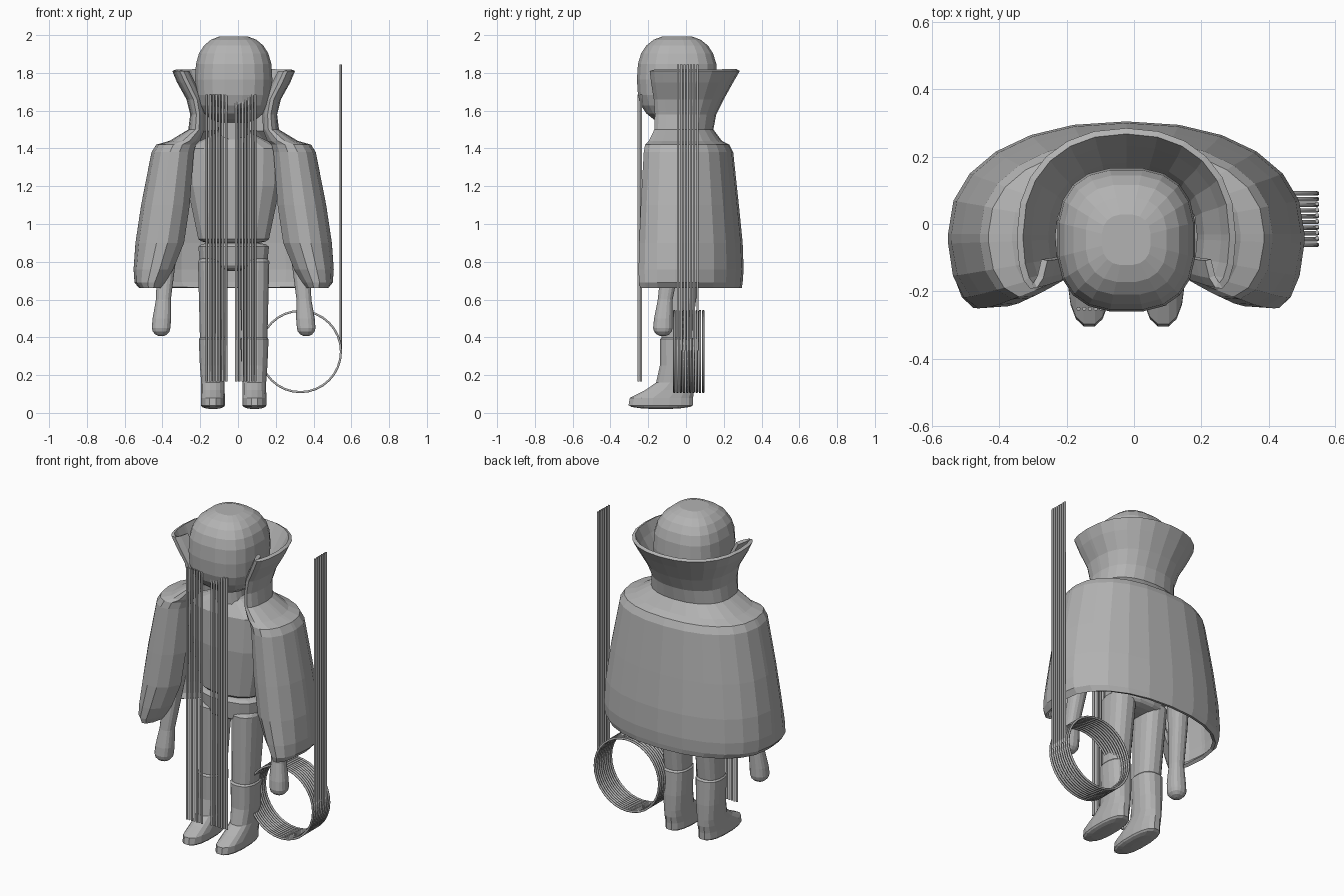
import bpy
from math import sin, cos, pi, radians

if "Cube" in bpy.data.objects:
    bpy.data.objects.remove(bpy.data.objects["Cube"], do_unlink=True)

GREY = (0.45, 0.45, 0.45, 1)
grey = bpy.data.materials.new("plain grey")
grey.use_nodes = True
grey.diffuse_color = GREY
grey.node_tree.nodes["Principled BSDF"].inputs["Base Color"].default_value = GREY

CENTRE = -0.023  # symmetry plane of the body


def signed_power(value, exponent):
    return abs(value) ** exponent * (1 if value >= 0 else -1)


def link(name, data):
    data.materials.append(grey)
    part = bpy.data.objects.new(name, data)
    bpy.context.collection.objects.link(part)
    return part


def skin(name, rings, closed=True):
    """Join rings of equal length, listed bottom to top, into a surface."""
    size = len(rings[0])
    verts = [point for ring in rings for point in ring]
    faces = []
    for low in range(0, len(verts) - size, size):
        for j in range(size if closed else size - 1):
            k = (j + 1) % size
            faces.append((low + j, low + k, low + size + k, low + size + j))
    if closed:
        faces.append(tuple(reversed(range(size))))
        faces.append(tuple(range(len(verts) - size, len(verts))))
    mesh = bpy.data.meshes.new(name)
    mesh.from_pydata(verts, [], faces)
    return link(name, mesh)


def oval(x, z, width, front, back, scale=1, power=2.4, sides=16):
    """Squarish horizontal ring."""
    middle, depth = (front + back) / 2, (back - front) / 2
    angles = [2 * pi * (k + 0.5) / sides for k in range(sides)]
    return [(x + scale * width * signed_power(cos(a), 2 / power),
             middle + scale * depth * signed_power(sin(a), 2 / power), z)
            for a in angles]


def loft(name, x, sections, cap=0.03, lean=0):
    """Sections are (z, half width, front, back); both ends get a dome."""
    dome = [radians(angle) for angle in (75, 50, 25)]
    first, last = sections[0], sections[-1]
    rings = [oval(x + lean * first[0], first[0] - cap * sin(a), *first[1:], cos(a))
             for a in dome]
    rings += [oval(x + lean * s[0], *s) for s in sections]
    rings += [oval(x + lean * last[0], last[0] + cap * sin(a), *last[1:], cos(a))
              for a in reversed(dome)]
    return skin(name, rings)


def tube(name, points, cyclic=False):
    curve = bpy.data.curves.new(name, "CURVE")
    curve.dimensions = "3D"
    curve.bevel_depth = CORD
    curve.bevel_resolution = 1
    curve.use_fill_caps = True
    spline = curve.splines.new("POLY")
    spline.points.add(len(points) - 1)
    for target, point in zip(spline.points, points):
        target.co = (*point, 1)
    spline.use_cyclic_u = cyclic
    link(name, curve)


# Head: a squarish ball
SQUARE = 2.6
head_rings = []
for step in range(1, 12):
    tilt = pi * (step / 12 - 0.5)
    height = signed_power(sin(tilt), 2 / SQUARE)
    head_rings.append(oval(CENTRE, 1.765 + 0.235 * height, 0.207, -0.262, 0.168,
                           cos(tilt) ** (2 / SQUARE), SQUARE, sides=20))
skin("head", head_rings)

# Neck, torso and hips
loft("neck", CENTRE, [(1.4, 0.1, -0.12, 0.08), (1.6, 0.07, -0.12, 0.05)])
loft("torso", CENTRE, [(0.92, 0.19, -0.14, 0.11), (1.2, 0.25, -0.16, 0.14),
                       (1.4, 0.26, -0.15, 0.13), (1.48, 0.1, -0.1, 0.07)])
loft("hips", CENTRE, [(0.78, 0.18, -0.13, 0.09), (0.88, 0.19, -0.14, 0.1)])

for side, s in (("left", 1), ("right", -1)):
    # Legs and boots
    leg_x = CENTRE + s * 0.11
    loft(side + "_leg", leg_x, [(0.4, 0.07, -0.13, 0.03), (0.8, 0.08, -0.13, 0.08)])
    loft(side + "_boot", leg_x, [
        (0.04, 0.065, -0.307, 0.04), (0.08, 0.065, -0.3, 0.04),
        (0.12, 0.063, -0.22, 0.045), (0.16, 0.063, -0.16, 0.045),
        (0.25, 0.07, -0.14, 0.045), (0.39, 0.076, -0.14, 0.04)], cap=0.02)

    # Arms with rounded hands, leaning in towards the shoulder
    loft(side + "_arm", CENTRE + s * 0.42, [
        (0.45, 0.05, -0.175, -0.07), (0.5, 0.05, -0.17, -0.07),
        (0.6, 0.04, -0.15, -0.07), (0.8, 0.05, -0.13, -0.03),
        (1.3, 0.07, -0.1, 0.06)], cap=0.045, lean=-s * 0.08)


# Cape with standing collar: wraps the back, curls in at the open front
def wrap(z, width, edge, back):
    front, middle = -0.1 - 0.29 * width, -0.03
    lobe_x, lobe = (width + edge) / 2, (width - edge) / 2
    half = []
    for angle in range(155, 0, -25):
        a = radians(angle)
        half.append((lobe_x + lobe * cos(a),
                     middle + (front - middle) * signed_power(sin(a), 0.85)))
    for angle in range(0, 90, 15):
        a = radians(angle)
        half.append((width * cos(a) ** 0.9, middle + (back - middle) * sin(a) ** 0.9))
    path = half + [(0, back)] + [(-x, y) for x, y in reversed(half)]
    return [(CENTRE + x, y, z) for x, y in path]


# Each row is height, half width, opening and back
cape = skin("cape_and_collar", [wrap(*row) for row in (
    (0.66, 0.5, 0.38, 0.295), (0.69, 0.525, 0.355, 0.3), (0.76, 0.53, 0.31, 0.305),
    (0.9, 0.52, 0.25, 0.3), (1.1, 0.49, 0.22, 0.28), (1.38, 0.435, 0.2, 0.25),
    (1.42, 0.41, 0.19, 0.23), (1.44, 0.34, 0.17, 0.19), (1.5, 0.24, 0.15, 0.145),
    (1.58, 0.23, 0.15, 0.16), (1.66, 0.25, 0.16, 0.2), (1.75, 0.3, 0.2, 0.25),
    (1.81, 0.325, 0.23, 0.285))], closed=False)
thick = cape.modifiers.new("thickness", "SOLIDIFY")
thick.thickness = 0.02

# Straight cords: two bundles hanging in front and one upright at the side
CORD = 0.0065
SPACING = 0.017
for k in range(7):
    shift = k * SPACING
    for name, x, y in (("right_front_cord", -0.165, -0.252),
                       ("left_front_cord", -0.01, -0.238)):
        tube(f"{name}_{k}", [(x + shift, y, 0.165), (x + shift, y, 1.685)])
    y = shift - 0.042
    tube(f"upright_cord_{k}", [(0.544, y, 0.33), (0.544, y, 1.845)])

# Coiled cord beside the leg
COIL = 0.215
turn = [2 * pi * i / 32 for i in range(32)]
for k in range(10):
    y = k * SPACING - 0.062
    tube(f"cord_coil_{k}", [(0.33 + COIL * cos(a), y, 0.325 + COIL * sin(a))
                            for a in turn], cyclic=True)
